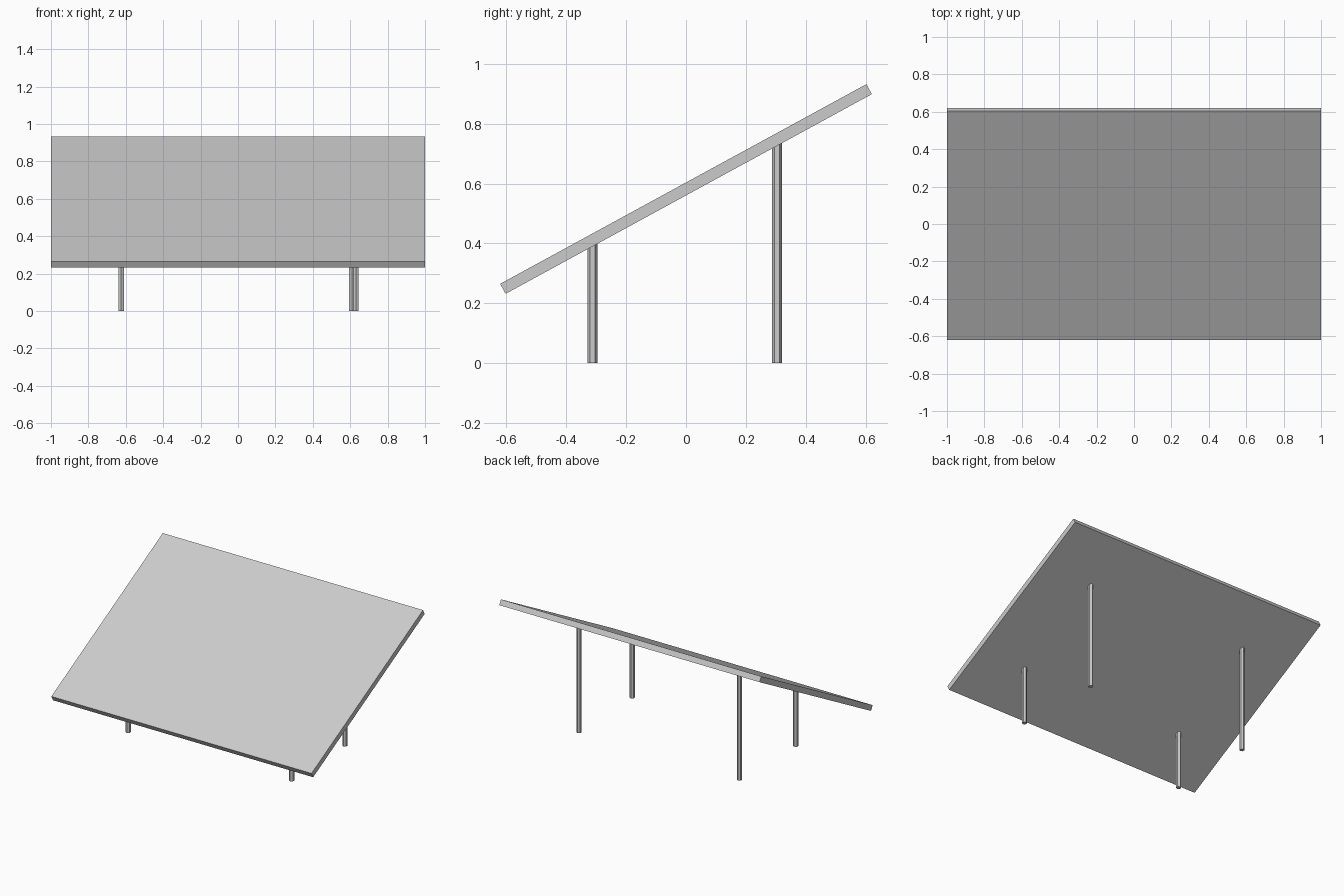
import bpy
from math import radians, tan

if "Cube" in bpy.data.objects:
    bpy.data.objects.remove(bpy.data.objects["Cube"])

TILT = radians(28.6)
CENTRE_Z = 0.582

# Tilted panel
bpy.ops.mesh.primitive_cube_add(size=1, location=(0, 0, CENTRE_Z), rotation=(TILT, 0, 0))
panel = bpy.context.object
panel.name = "panel"
panel.scale = (2.0, 1.394, 0.038)


def leg(name, x, y):
    """Hexagonal post from the ground into the middle of the panel."""
    height = CENTRE_Z + y * tan(TILT)
    bpy.ops.mesh.primitive_cylinder_add(vertices=6, radius=0.0165, depth=height,
                                        location=(x, y, height / 2))
    bpy.context.object.name = name


# Four legs; the back right one sits slightly further in
leg("front_left_leg", -0.625, -0.312)
leg("front_right_leg", 0.631, -0.312)
leg("back_left_leg", -0.625, 0.304)
leg("back_right_leg", 0.609, 0.304)
